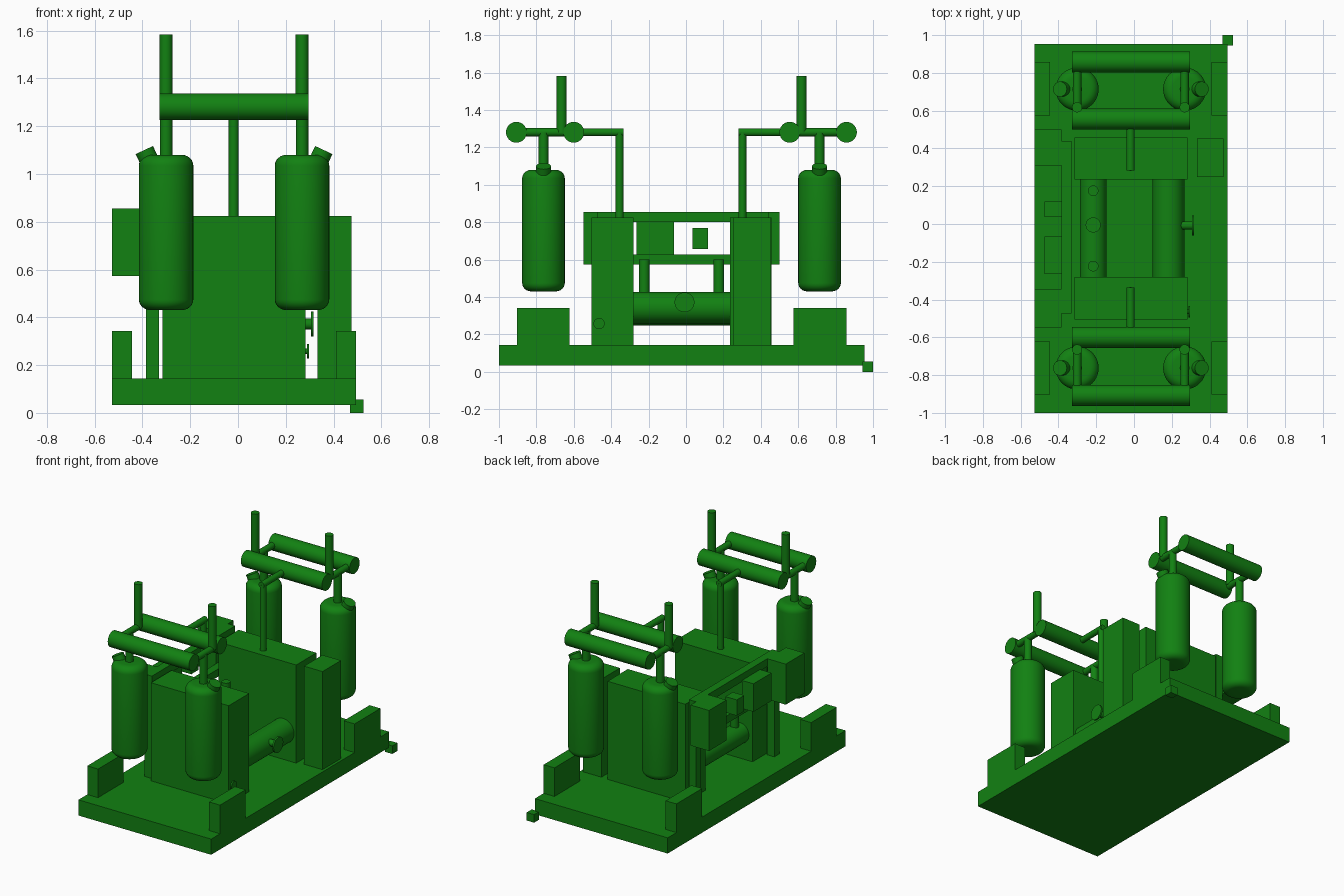
import bpy, bmesh, math
from mathutils import Vector

if "Cube" in bpy.data.objects:
    bpy.data.objects.remove(bpy.data.objects["Cube"])

green = bpy.data.materials.new("green_paint")
green.diffuse_color = (0.006, 0.22, 0.006, 1)
green.use_nodes = True
green.node_tree.nodes["Principled BSDF"].inputs["Base Color"].default_value = green.diffuse_color


def finish(name, bm, smooth=False):
    bmesh.ops.recalc_face_normals(bm, faces=bm.faces)
    me = bpy.data.meshes.new(name)
    bm.to_mesh(me)
    bm.free()
    me.materials.append(green)
    ob = bpy.data.objects.new(name, me)
    bpy.context.collection.objects.link(ob)
    if smooth:
        bpy.ops.object.select_all(action='DESELECT')
        bpy.context.view_layer.objects.active = ob
        ob.select_set(True)
        bpy.ops.object.shade_smooth_by_angle(angle=math.radians(35))
    return ob


def box(name, x, y, z):
    bm = bmesh.new()
    bmesh.ops.create_cube(bm, size=1)
    for v in bm.verts:
        v.co = [(r[0] + r[1]) / 2 + c * (r[1] - r[0]) for r, c in zip((x, y, z), v.co)]
    return finish(name, bm)


def rod(name, a, b, r, seg=32):
    a, b = Vector(a), Vector(b)
    d = b - a
    bm = bmesh.new()
    bmesh.ops.create_cone(bm, cap_ends=True, segments=seg, radius1=r, radius2=r, depth=d.length)
    bm.transform(d.to_track_quat('Z', 'Y').to_matrix().to_4x4())
    bmesh.ops.translate(bm, vec=(a + b) / 2, verts=bm.verts)
    return finish(name, bm, True)


def tank(name, x, y):
    # domed vessel spun from a half profile
    r, z0, z1, h = 0.114, 0.43, 1.08, 0.045
    angs = [math.radians(t) for t in range(0, 91, 15)]
    low = [(0.065 + (r - 0.065) * math.sin(t), z0 + h * (1 - math.cos(t))) for t in angs]
    top = [(p, z0 + z1 - z) for p, z in reversed(low)]
    bm = bmesh.new()
    vs = [bm.verts.new((p, 0, z)) for p, z in [(0, z0)] + low + top + [(0, z1)]]
    es = [bm.edges.new(e) for e in zip(vs, vs[1:])]
    bmesh.ops.spin(bm, geom=vs + es, axis=(0, 0, 1), cent=(0, 0, 0), steps=40, angle=math.tau)
    bmesh.ops.remove_doubles(bm, verts=bm.verts, dist=1e-4)
    bmesh.ops.translate(bm, vec=(x, y, 0), verts=bm.verts)
    return finish(name, bm, True)


DECK = 0.143

# base slab and corner lug
box("base_slab", (-0.527, 0.494), (-1, 0.954), (0.034, DECK))
box("corner_lug", (0.468, 0.525), (0.945, 1), (0, 0.056))

# corner blocks
for x in ((-0.527, -0.444), (0.411, 0.494)):
    for y in ((-0.903, -0.622), (0.575, 0.858)):
        box("corner_block", x, y, (DECK - 0.005, 0.342))

# main cabinets and side cabinet
box("front_cabinet", (-0.315, 0.283), (-0.506, -0.281), (DECK - 0.005, 0.825))
box("back_cabinet", (-0.315, 0.283), (0.235, 0.457), (DECK - 0.005, 0.825))
box("side_cabinet", (0.333, 0.475), (0.25, 0.453), (DECK - 0.005, 0.825))

# control frame on the left side
fx = (-0.385, -0.33)
for y in ((-0.475, -0.42), (0.385, 0.44)):
    box("frame_leg", fx, y, (DECK - 0.005, 0.855))
box("frame_top_rail", fx, (-0.475, 0.44), (0.8, 0.855))
box("frame_low_rail", fx, (-0.475, 0.44), (0.573, 0.627))
bx = (-0.527, -0.385)
box("front_control_box", bx, (-0.548, -0.343), (0.573, 0.855))
box("back_control_box", bx, (0.309, 0.5), (0.573, 0.855))
box("large_gauge_box", (-0.473, -0.385), (-0.264, -0.065), (0.615, 0.81))
box("small_gauge_box", (-0.473, -0.385), (0.036, 0.118), (0.658, 0.768))

# horizontal vessels between the cabinets
rod("right_vessel", (0.183, -0.3, 0.343), (0.183, 0.25, 0.343), 0.084, 40)
rod("left_vessel", (-0.216, -0.3, 0.32), (-0.216, 0.25, 0.32), 0.071, 40)
for y in (-0.223, 0.176):
    rod("vessel_riser", (-0.216, y, 0.34), (-0.216, y, 0.6), 0.028)
rod("vessel_port", (-0.216, -0.005, 0.35), (-0.216, -0.005, 0.42), 0.04)

# handwheel valves
rod("valve_stem", (0.24, -0.008, 0.372), (0.31, -0.008, 0.372), 0.022)
rod("valve_wheel", (0.306, -0.008, 0.372), (0.317, -0.008, 0.372), 0.053)
rod("drain_stem", (0.27, -0.465, 0.258), (0.29, -0.465, 0.258), 0.012)
rod("drain_wheel", (0.288, -0.465, 0.258), (0.297, -0.465, 0.258), 0.03)

# tank groups: tank y, outer header y, inner header y, vent y, feed y
HZ = 1.281
for end, ty, outer, inner, vent, feed in (
        ("front", -0.762, -0.907, -0.6, -0.665, -0.355),
        ("back", 0.714, 0.858, 0.555, 0.618, 0.302)):
    for y in (outer, inner):
        rod(end + "_header", (-0.328, y, HZ), (0.296, y, HZ), 0.0555, 40)
    for x, s in ((-0.301, -1), (0.268, 1)):
        tank(end + "_tank", x, ty)
        rod(end + "_tank_cap", (x + s * 0.035, ty, 0.98), (x + s * 0.091, ty, 1.1), 0.04)
        rod(end + "_tank_riser", (x, ty, 1.06), (x, ty, HZ), 0.026)
        rod(end + "_cross_pipe", (x, outer, HZ), (x, inner, HZ), 0.022)
        rod(end + "_vent_pipe", (x, vent, HZ), (x, vent, 1.583), 0.027)
    away = math.copysign(0.02, feed)
    rod(end + "_feed_pipe", (-0.018, inner, HZ), (-0.018, feed - away, HZ), 0.021)
    rod(end + "_feed_drop", (-0.018, feed, HZ), (-0.018, feed, 0.8), 0.021)
